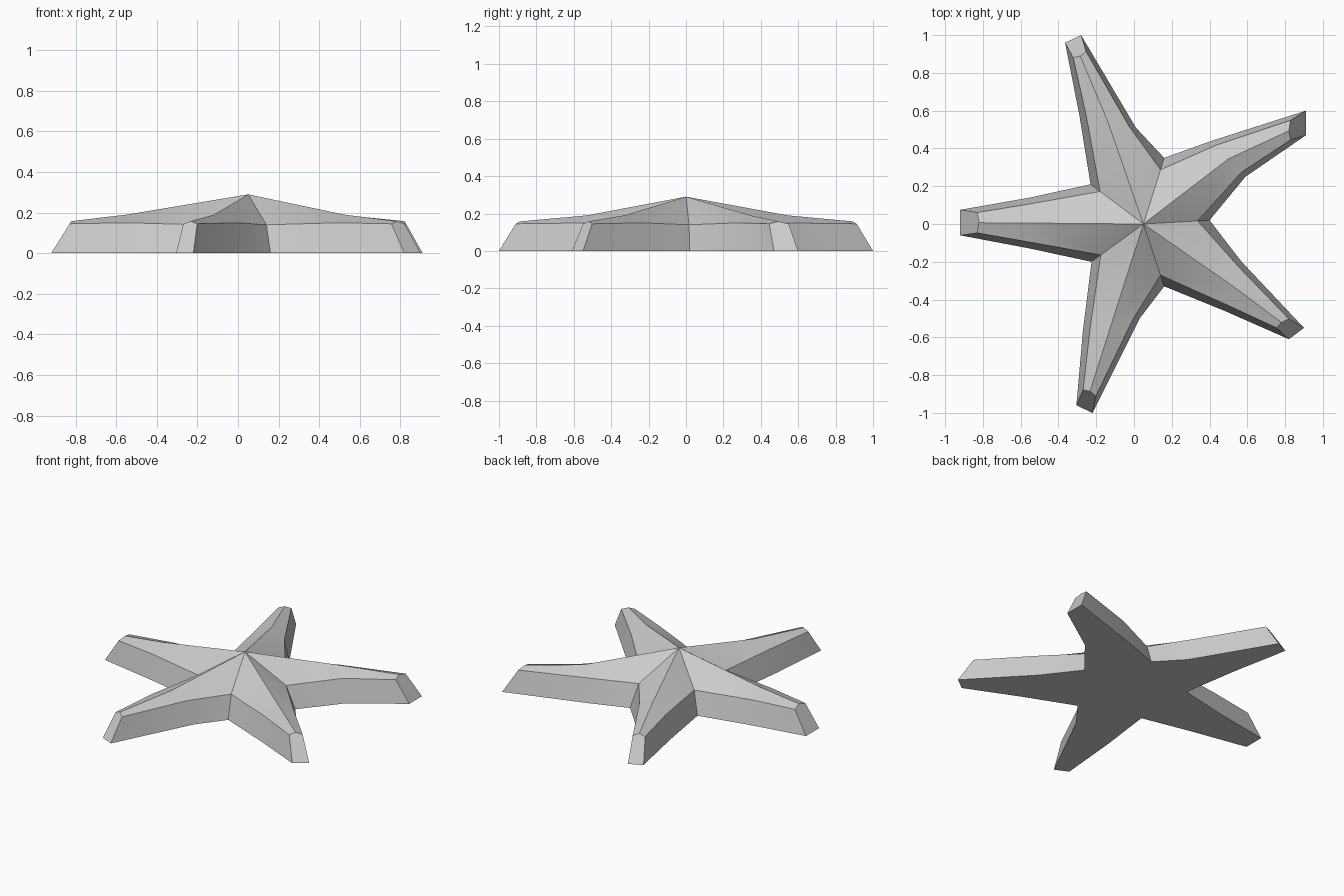
import bpy, bmesh
from mathutils import Vector

if "Cube" in bpy.data.objects:
    bpy.data.objects.remove(bpy.data.objects["Cube"])

# Ground outline per arm, counter-clockwise: notch, mid, tip, tip, mid
ARMS = [
    [(0.40, 0.02), (0.59, 0.25), (0.91, 0.47), (0.91, 0.60), (0.41, 0.44)],
    [(0.16, 0.35), (0.01, 0.51), (-0.28, 1.0), (-0.365, 0.96), (-0.29, 0.58)],
    [(-0.23, 0.21), (-0.55, 0.14), (-0.92, 0.075), (-0.92, -0.06), (-0.55, -0.13)],
    [(-0.225, -0.2), (-0.27, -0.56), (-0.305, -0.96), (-0.22, -1.0), (0.03, -0.5)],
    [(0.16, -0.33), (0.48, -0.46), (0.82, -0.61), (0.90, -0.55), (0.57, -0.2)],
]
CENTRE = Vector((0.05, 0, 0.29))

bm = bmesh.new()


def vert(p, z):
    return bm.verts.new((p.x, p.y, z))


arms, base, rim = [], [], []
for pts in ARMS:
    n, a, b, c, d = [Vector(p) for p in pts]
    mid, tip = (a + d) / 2, (b + c) / 2
    back = (mid - tip).normalized() * 0.09
    # Ground edge
    base += [vert(p, 0) for p in (n, a, b, c, d)]
    # Raised shoulder edge, drawn inward from the ground edge
    shoulder = [
        vert(n.lerp(CENTRE.xy, 0.18), 0.14),
        vert(a.lerp(mid, 0.25), 0.15),
        vert(b.lerp(tip, 0.2) + back, 0.145),
        vert(c.lerp(tip, 0.2) + back, 0.145),
        vert(d.lerp(mid, 0.25), 0.15),
    ]
    rim += shoulder
    # Ridge along the top of the arm
    arms.append((shoulder, vert(mid, 0.19), vert(tip + back * 1.1, 0.158)))

# Steep side walls and flat underside
count = len(base)
for i in range(count):
    j = (i + 1) % count
    bm.faces.new((base[i], base[j], rim[j], rim[i]))
bm.faces.new(base[::-1])

# Top slopes rising to the central peak
peak = bm.verts.new(CENTRE)
for i, ((n, a, b, c, d), ridge, end) in enumerate(arms):
    n2 = arms[(i + 1) % 5][0][0]
    for face in ((n, a, ridge), (n, ridge, peak), (a, b, end, ridge), (b, c, end),
                 (c, d, ridge, end), (d, n2, ridge), (ridge, n2, peak)):
        bm.faces.new(face)

bmesh.ops.recalc_face_normals(bm, faces=bm.faces)
mesh = bpy.data.meshes.new("starfish_body")
bm.to_mesh(mesh)
bm.free()
body = bpy.data.objects.new("starfish_body", mesh)
bpy.context.collection.objects.link(body)
bpy.context.view_layer.objects.active = body
body.select_set(True)
bpy.ops.object.shade_smooth_by_angle(angle=0.5)
